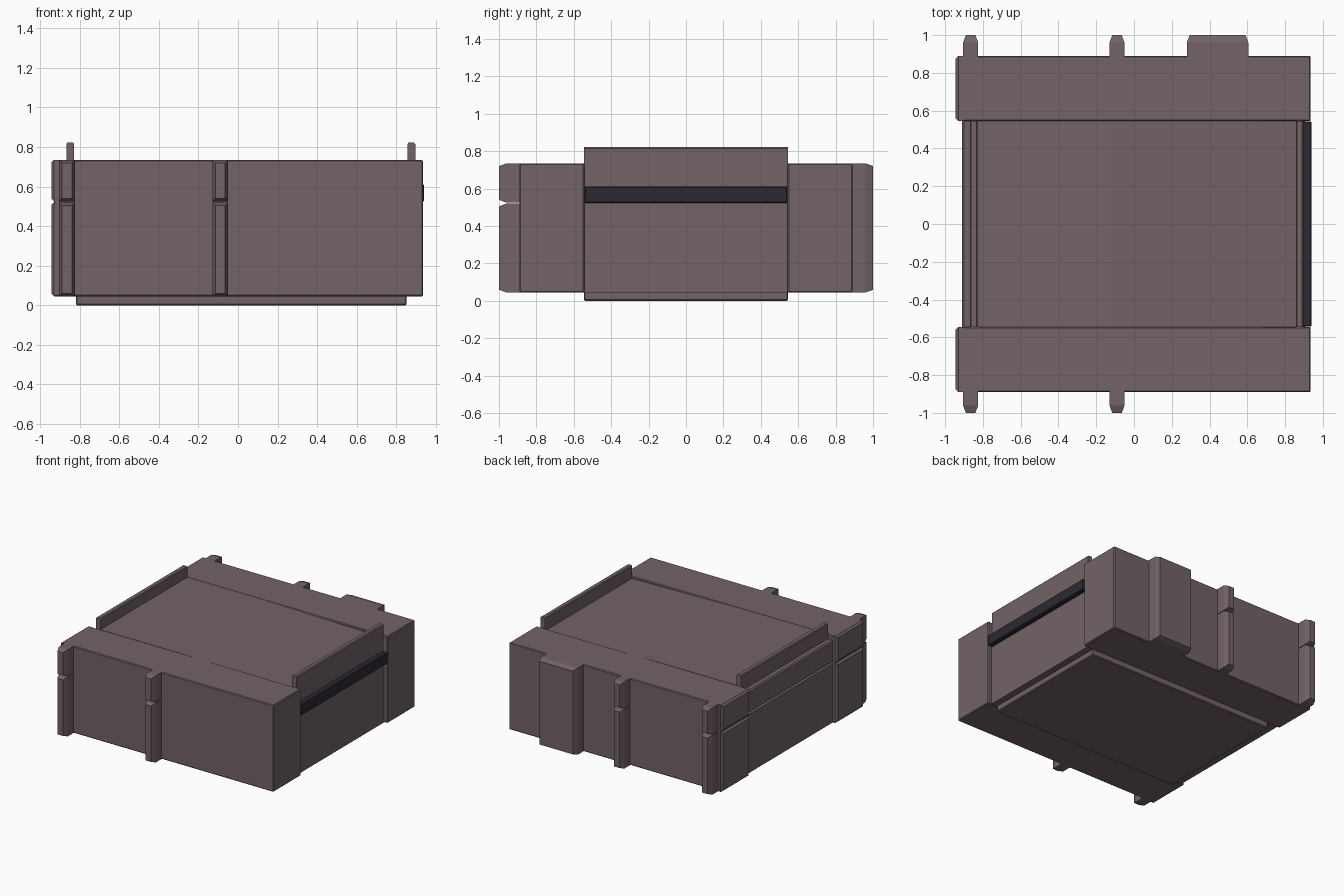
import bpy, bmesh

if "Cube" in bpy.data.objects:
    bpy.data.objects.remove(bpy.data.objects["Cube"])

def material(name, c):
    m = bpy.data.materials.new(name)
    m.diffuse_color = (*c, 1)
    m.use_nodes = True
    m.node_tree.nodes["Principled BSDF"].inputs["Base Color"].default_value = m.diffuse_color
    return m

BROWN = material("dull_brown", (0.17, 0.125, 0.135))
DARK = material("dark_trim", (0.025, 0.022, 0.032))

def finish(name, bm, mat, bevel):
    bmesh.ops.recalc_face_normals(bm, faces=bm.faces)
    me = bpy.data.meshes.new(name)
    bm.to_mesh(me)
    bm.free()
    ob = bpy.data.objects.new(name, me)
    bpy.context.collection.objects.link(ob)
    me.materials.append(mat)
    if bevel:
        b = ob.modifiers.new("edge", 'BEVEL')
        b.width = bevel
        b.segments = 1
        b.limit_method = 'ANGLE'
    return ob

def loft(name, rings, mat=BROWN, bevel=0.0):
    bm = bmesh.new()
    vs = [[bm.verts.new(p) for p in r] for r in rings]
    n = len(vs[0])
    for a, b in zip(vs, vs[1:]):
        for i in range(n):
            bm.faces.new((a[i], a[(i + 1) % n], b[(i + 1) % n], b[i]))
    bm.faces.new(vs[0])
    bm.faces.new(vs[-1])
    return finish(name, bm, mat, bevel)

def box(name, x, y, z, mat=BROWN, bevel=0.006):
    return loft(name, [[(x[0], v, z[0]), (x[1], v, z[0]), (x[1], v, z[1]), (x[0], v, z[1])]
                       for v in y], mat, bevel)

def post(name, x0, x1, z0, z1, s, inset=0.015):
    # Outward-facing rib with a chamfered tip
    rings = []
    for y, i in ((0.87, 0), (0.96, 0), (1.0, inset)):
        rings.append([(x0 + i, s * y, z0 + i), (x1 - i, s * y, z0 + i),
                      (x1 - i, s * y, z1 - i), (x0 + i, s * y, z1 - i)])
    loft(name, rings)

LO, MID, HI = 0.045, 0.52, 0.735
SEGMENTS = (("lower", LO, MID), ("upper", MID + 0.005, HI))

# Middle section: one cross-section with both raised rails, run along y
profile = [(-0.91, LO), (-0.91, 0.512), (-0.895, MID), (-0.91, 0.53), (-0.91, 0.69),
           (-0.90, 0.70), (-0.868, 0.70), (-0.868, 0.815), (-0.862, 0.822), (-0.834, 0.822),
           (-0.828, 0.815), (-0.828, HI), (-0.12, HI), (0.857, 0.718), (0.857, 0.815),
           (0.863, 0.822), (0.890, 0.822), (0.897, 0.815), (0.897, 0.61), (0.905, 0.52),
           (0.905, LO)]
loft("middle_section", [[(x, y, z) for x, z in profile] for y in (-0.546, 0.546)])

# Dark slot trim on the right side, and the base plate
box("side_trim", (0.88, 0.941), (-0.543, 0.543), (0.523, 0.612), DARK)
box("base_plate", (-0.82, 0.852), (-0.545, 0.545), (0, 0.06))

for side, s in (("front", -1), ("back", 1)):
    # Full-length side blocks
    box(side + "_block", (-0.93, 0.935), (s * 0.544, s * 0.89), (LO, HI))
    for part, z0, z1 in SEGMENTS:
        # Chamfered end caps on the left corners, split by a groove
        rings = [[(x, s * (0.546 + i), z0 + i), (x, s * (0.889 - i), z0 + i),
                  (x, s * (0.889 - i), z1 - i), (x, s * (0.546 + i), z1 - i)]
                 for x, i in ((-0.90, 0), (-0.93, 0), (-0.944, 0.014))]
        loft(f"{side}_{part}_corner_cap", rings)
        # Two grooved ribs per side
        for tag, x in (("corner", -0.865), ("centre", -0.09)):
            post(f"{side}_{part}_{tag}_rib", x - 0.04, x + 0.04, z0, z1, s)

# Wide latch block on the back
post("back_latch_block", 0.28, 0.605, LO, HI, 1, 0.014)
